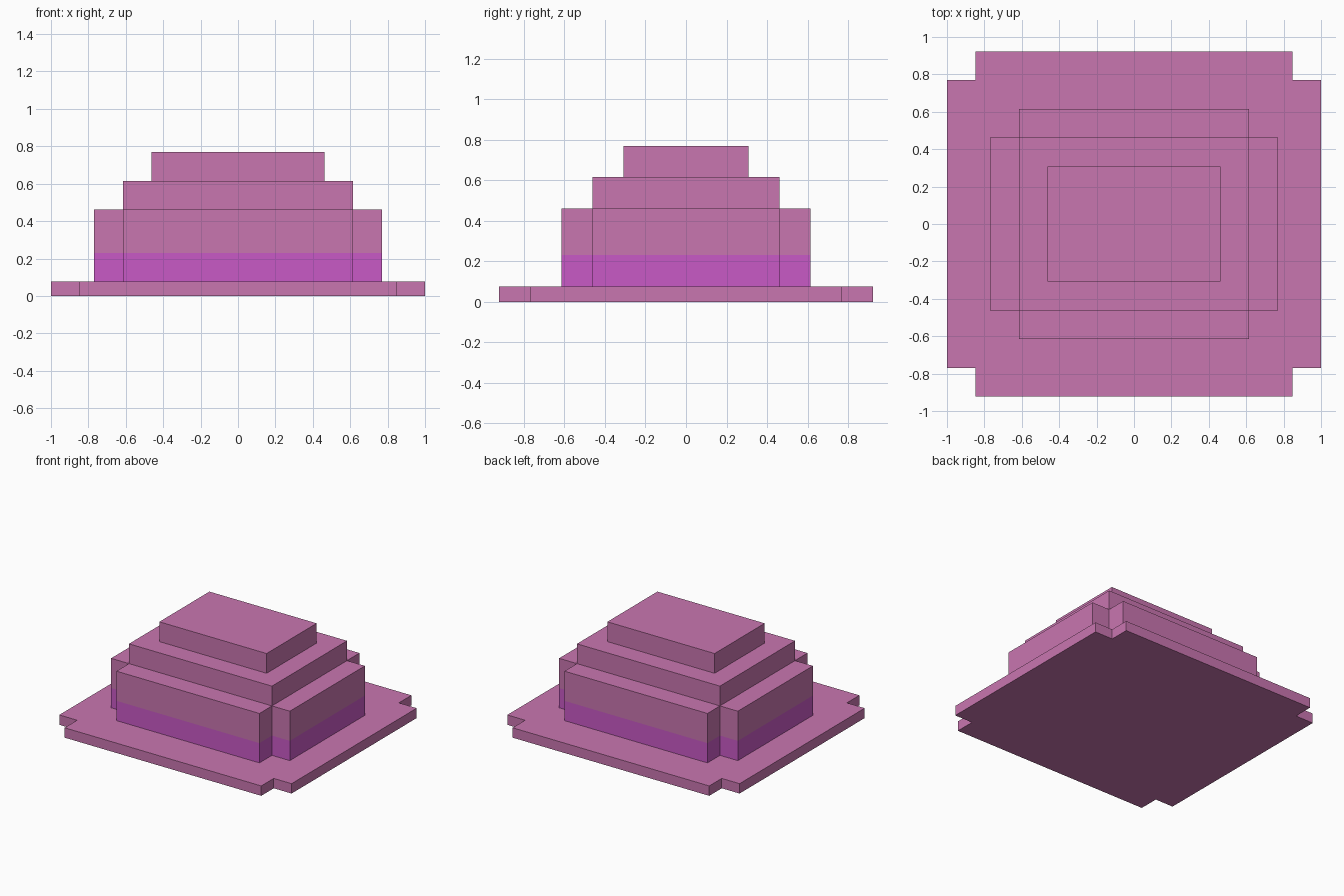
import bpy
import bmesh

U = 1 / 13  # grid step of the stepped design

cube = bpy.data.objects.get("Cube")
if cube:
    bpy.data.objects.remove(cube, do_unlink=True)


def make_material(name, color):
    mat = bpy.data.materials.new(name)
    mat.use_nodes = True
    mat.diffuse_color = color
    mat.node_tree.nodes["Principled BSDF"].inputs["Base Color"].default_value = color
    return mat


pink = make_material("dusty_pink", (0.584, 0.181, 0.434, 1))
magenta = make_material("magenta", (0.584, 0.102, 0.565, 1))


def notched_outline(wide, deep, notch_x, notch_y):
    """Rectangle outline with a notch at each corner, counter-clockwise."""
    corner = [(wide, deep - notch_y), (wide - notch_x, deep - notch_y),
              (wide - notch_x, deep)]
    if not notch_x:
        corner = [(wide, deep)]
    points = []
    for sx, sy in ((1, 1), (-1, 1), (-1, -1), (1, -1)):
        part = corner if sx == sy else corner[::-1]
        points += [(x * sx, y * sy) for x, y in part]
    return points


def make_tier(name, outline, levels, materials):
    """Stack the outline through the levels, one material per storey."""
    bm = bmesh.new()
    rings = [[bm.verts.new((x * U, y * U, z * U)) for x, y in outline]
             for z in levels]
    n = len(outline)
    for storey, (low, high) in enumerate(zip(rings, rings[1:])):
        for i in range(n):
            j = (i + 1) % n
            face = bm.faces.new((low[i], low[j], high[j], high[i]))
            face.material_index = storey
    bm.faces.new(rings[0][::-1])
    bm.faces.new(rings[-1]).material_index = len(materials) - 1
    mesh = bpy.data.meshes.new(name)
    bm.to_mesh(mesh)
    bm.free()
    for mat in materials:
        mesh.materials.append(mat)
    obj = bpy.data.objects.new(name, mesh)
    bpy.context.collection.objects.link(obj)


# Flat base with notched corners
make_tier("base_plate", notched_outline(13, 12, 2, 2), (0, 1), [pink])
# Main body with a coloured lower band
make_tier("lower_tier", notched_outline(10, 8, 2, 2), (1, 3, 6), [magenta, pink])
# Stepped upper blocks
make_tier("middle_tier", notched_outline(8, 6, 0, 0), (6, 8), [pink])
make_tier("top_tier", notched_outline(6, 4, 0, 0), (8, 10), [pink])
